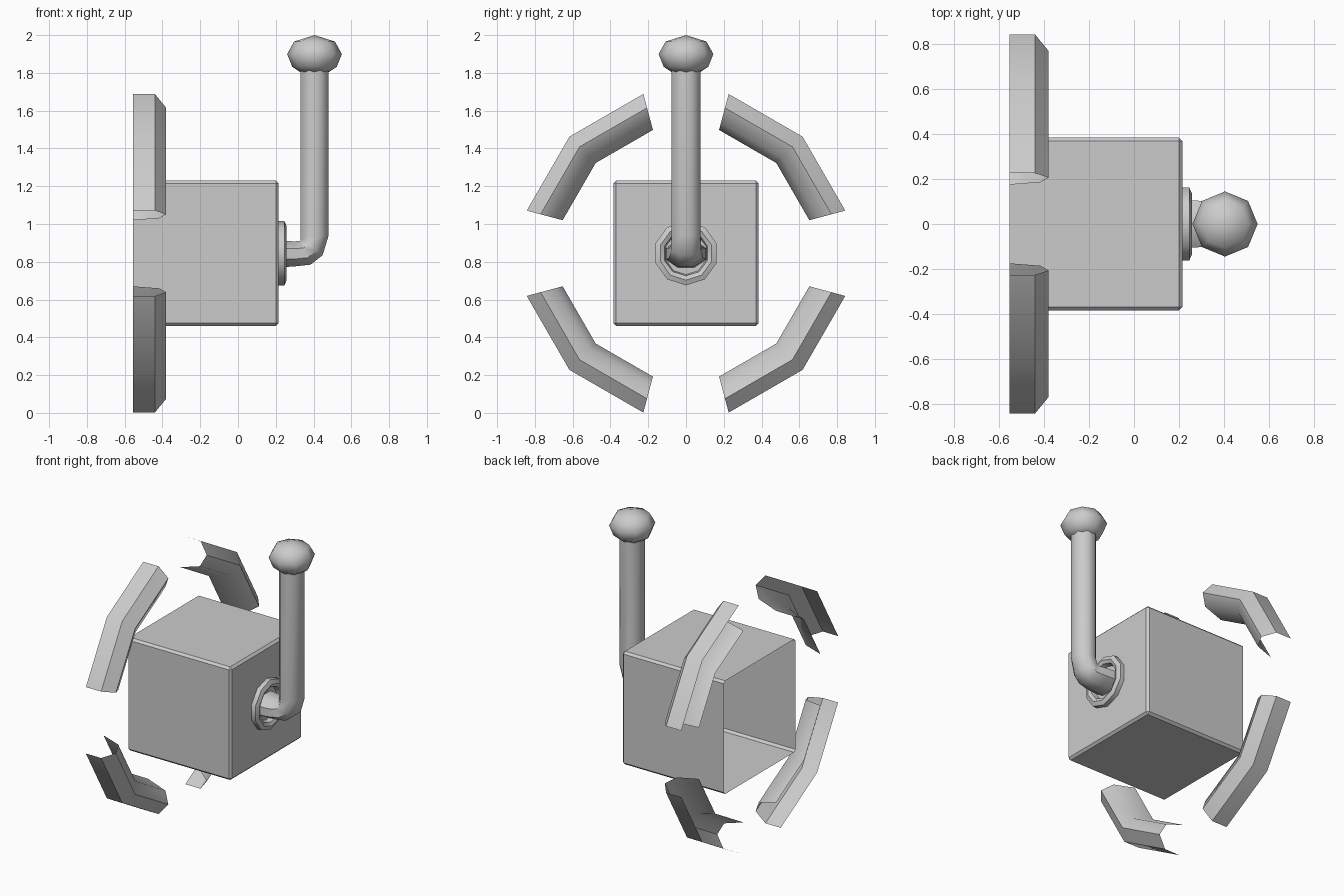
import bpy, bmesh, math

if "Cube" in bpy.data.objects:
    bpy.data.objects.remove(bpy.data.objects["Cube"])

CZ = 0.845  # height of the ring and box centre


def finish(name, bm, smooth=True):
    me = bpy.data.meshes.new(name)
    bm.to_mesh(me)
    bm.free()
    ob = bpy.data.objects.new(name, me)
    bpy.context.collection.objects.link(ob)
    if smooth:
        bpy.ops.object.select_all(action='DESELECT')
        ob.select_set(True)
        bpy.context.view_layer.objects.active = ob
        bpy.ops.object.shade_smooth_by_angle(angle=math.radians(50))
    return ob


def skin(name, rows, wrap_row=False, wrap_rows=False, caps=False):
    """Join rows of points with quads."""
    bm = bmesh.new()
    vs = [[bm.verts.new(p) for p in row] for row in rows]
    n, m = len(vs), len(vs[0])
    for i in range(n if wrap_rows else n - 1):
        a, b = vs[i], vs[(i + 1) % n]
        for j in range(m if wrap_row else m - 1):
            k = (j + 1) % m
            bm.faces.new((a[j], b[j], b[k], a[k]))
    if caps:
        bm.faces.new(vs[0][::-1])
        bm.faces.new(vs[-1])
    bmesh.ops.remove_doubles(bm, verts=bm.verts, dist=1e-5)
    if caps:
        bmesh.ops.recalc_face_normals(bm, faces=bm.faces)
    return finish(name, bm)


def ring(name, profile, angles, closed=False):
    """Sweep an (r, x) profile around the x axis."""
    rows = []
    for d in angles:
        a = math.radians(d)
        rows.append([(x, r * math.cos(a), CZ + r * math.sin(a)) for r, x in profile])
    return skin(name, rows, wrap_rows=closed)


# Box body, open at the back, small bevels on the remaining edges
bm = bmesh.new()
bmesh.ops.create_cube(bm, size=0.77)
bmesh.ops.translate(bm, verts=bm.verts, vec=(-0.17, 0, CZ))
bm.normal_update()
bmesh.ops.delete(bm, geom=[f for f in bm.faces if f.normal.x < -0.9], context='FACES')
bmesh.ops.bevel(bm, geom=[e for e in bm.edges if len(e.link_faces) == 2],
                offset=0.015, segments=1, affect='EDGES')
finish("box_body", bm, smooth=False)

# Four half-tube segments of the rear ring
tube = [(0.873, -0.555), (0.873, -0.44), (0.797, -0.38), (0.717, -0.417), (0.676, -0.555)]
for q in range(4):
    ring(f"ring_segment_{q + 1}", tube, [q * 90 + d for d in (15, 45, 75)])

# Collar around the lever socket
collar = [(0.17, 0.215), (0.17, 0.246), (0.142, 0.258), (0.12, 0.247), (0.113, 0.215)]
ring("lever_collar", collar, [-90 + 36 * i for i in range(10)], closed=True)

# Lever arm: inner xz point, outer xz point, half width in y
sections = [((0.205, 0.915), (0.205, 0.77), 0.108),
            ((0.295, 0.908), (0.295, 0.775), 0.103),
            ((0.332, 0.910), (0.385, 0.785), 0.088),
            ((0.332, 0.915), (0.448, 0.835), 0.08),
            ((0.331, 0.935), (0.480, 0.940), 0.077),
            ((0.331, 1.815), (0.480, 1.815), 0.077)]
rows = []
k = 1 / math.cos(math.pi / 8)
for (ix, iz), (ox, oz), w in sections:
    row = []
    for i in range(8):
        a = math.pi * (2 * i + 1) / 8
        t = 0.5 + 0.5 * k * math.cos(a)
        row.append((ix + (ox - ix) * t, w * k * math.sin(a), iz + (oz - iz) * t))
    rows.append(row)
skin("lever_arm", rows, wrap_row=True, caps=True)

# Eight-sided knob on top of the lever
knob = [(0, 1.80), (0.07, 1.80), (0.118, 1.832), (0.145, 1.9), (0.108, 1.966), (0, 2.0)]
rows = [[(0.405 + r * math.cos(i * math.pi / 4), r * math.sin(i * math.pi / 4), z)
         for r, z in knob] for i in range(8)]
skin("lever_knob", rows, wrap_rows=True)
